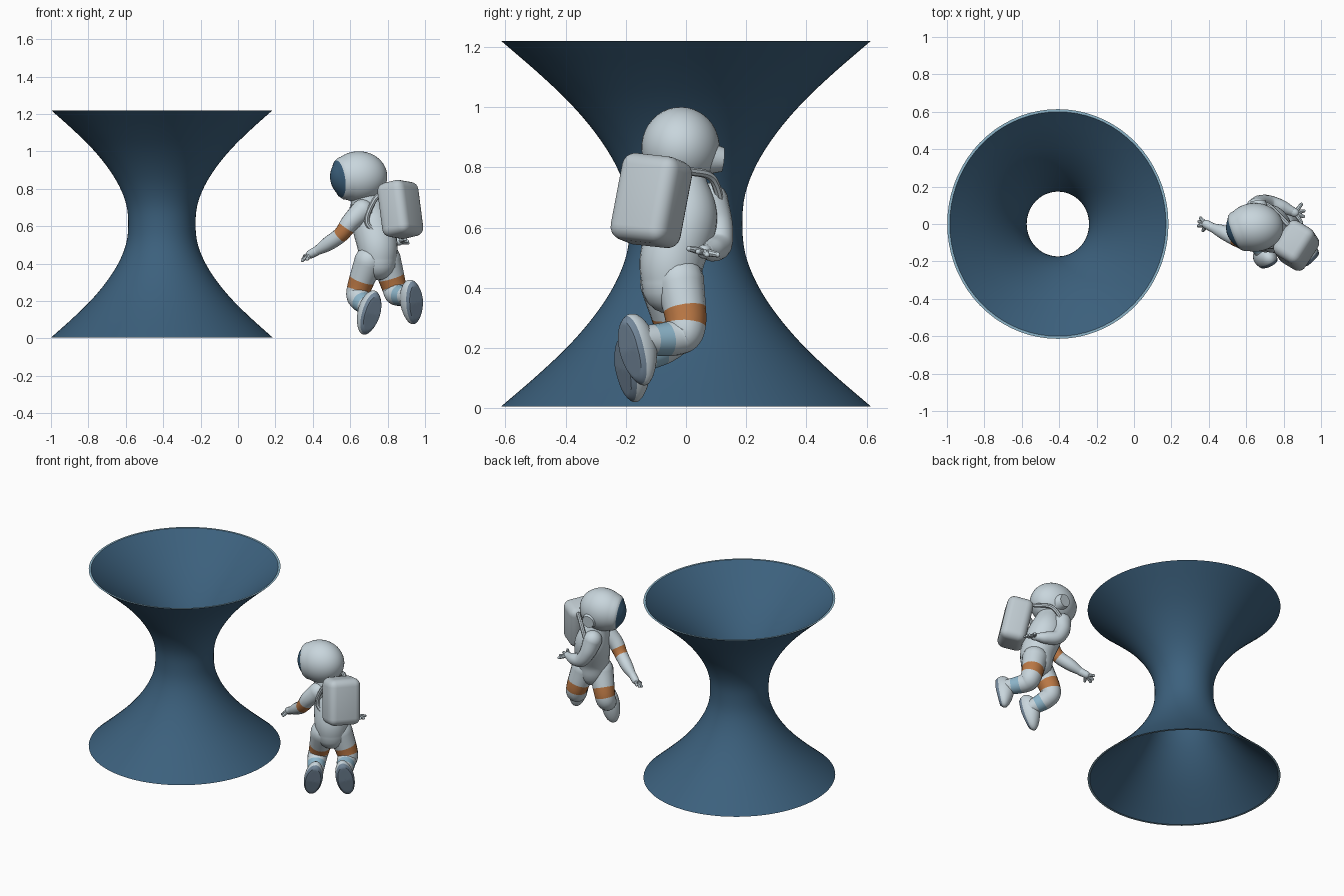
import bpy, bmesh, math
from mathutils import Vector, Matrix

if "Cube" in bpy.data.objects:
    bpy.data.objects.remove(bpy.data.objects["Cube"])


def material(name, rgb):
    m = bpy.data.materials.new(name)
    m.diffuse_color = (*rgb, 1)
    m.use_nodes = True
    m.node_tree.nodes["Principled BSDF"].inputs["Base Color"].default_value = m.diffuse_color
    return m


BLUE = material("deep blue", (0.045, 0.118, 0.205))
LIGHT = material("light blue", (0.27, 0.47, 0.60))
WHITE = material("suit white", (0.58, 0.67, 0.72))
GREY = material("pack grey", (0.52, 0.59, 0.63))
ORANGE = material("orange", (0.50, 0.19, 0.06))
SOLE = material("sole grey", (0.17, 0.24, 0.32))


def finish(name, bm, mats, smooth=40):
    bmesh.ops.recalc_face_normals(bm, faces=bm.faces)
    me = bpy.data.meshes.new(name)
    bm.to_mesh(me)
    bm.free()
    for m in mats:
        me.materials.append(m)
    ob = bpy.data.objects.new(name, me)
    bpy.context.collection.objects.link(ob)
    bpy.ops.object.select_all(action='DESELECT')
    ob.select_set(True)
    bpy.context.view_layer.objects.active = ob
    bpy.ops.object.shade_smooth_by_angle(angle=math.radians(smooth))
    return ob


def spline(vals, steps):
    """Catmull-Rom through equal-length vectors; yields (parameter, value)."""
    v = [Vector(p) for p in vals]
    v = [2 * v[0] - v[1]] + v + [2 * v[-1] - v[-2]]
    out = []
    for i in range(1, len(v) - 2):
        a, b, c, d = v[i - 1:i + 3]
        for k in range(steps):
            t = k / steps
            out.append((i - 1 + t, 0.5 * (2 * b + (c - a) * t + (2 * a - 5 * b + 4 * c - d) * t * t
                                          + (3 * b - a - 3 * c + d) * t ** 3)))
    out.append((len(v) - 3, v[-2]))
    return out


def tube(name, pts, mats=(WHITE,), bands=(), sides=16, steps=10):
    """Round-ended tube; pts are (x, y, z, radius), bands are (from, to, material index)."""
    path = [(t, p.to_3d() if len(p) == 3 else Vector(p[:3]), p[3]) for t, p in spline(pts, steps)]
    start = (path[0][1] - path[1][1]).normalized()
    end = (path[-1][1] - path[-2][1]).normalized()
    angles = [math.radians(a) for a in (20, 40, 60, 80)]
    cap = lambda q, d: [(q[0], q[1] + d * q[2] * math.sin(a), q[2] * math.cos(a)) for a in angles]
    path = cap(path[0], start)[::-1] + path + cap(path[-1], end)
    bm, rings = bmesh.new(), []
    old = path[1][1] - path[0][1]
    side = old.orthogonal().normalized()
    for i, (t, p, r) in enumerate(path):
        tan = path[min(i + 1, len(path) - 1)][1] - path[max(i - 1, 0)][1]
        side = (old.rotation_difference(tan) @ side).normalized()
        up = tan.normalized().cross(side)
        old = tan
        rings.append([bm.verts.new(p + r * (side * math.cos(a) + up * math.sin(a)))
                      for a in (2 * math.pi * k / sides for k in range(sides))])
    for i in range(len(rings) - 1):
        mid = (path[i][0] + path[i + 1][0]) / 2
        idx = next((m for lo, hi, m in bands if lo < mid < hi), 0)
        for k in range(sides):
            j = (k + 1) % sides
            bm.faces.new((rings[i][k], rings[i][j], rings[i + 1][j], rings[i + 1][k])).material_index = idx
    bm.faces.new(rings[0])
    bm.faces.new(rings[-1])
    return finish(name, bm, mats)


def axes(x, z, centre):
    """Frame whose z follows z and whose x leans towards x."""
    z = Vector(z).normalized()
    y = z.cross(Vector(x)).normalized()
    x = y.cross(z)
    return Matrix.Translation(centre) @ Matrix((x, y, z)).transposed().to_4x4()


# Hourglass funnel: thin lathed shell with a pale lip
half = [(0, 0.187), (0.1, 0.197), (0.2, 0.236), (0.3, 0.300), (0.4, 0.385), (0.5, 0.490), (0.607, 0.614)]
curve = [p for _, p in spline([(-h, r) for h, r in half[:0:-1]] + half, 4)]
outer = [(r, 0.613 + h, 0) for h, r in curve]
inner = [(r - 0.014, 0.613 + h, 0) for h, r in curve[::-1]]
loop, n, seg = outer + inner, len(outer), 72
bm = bmesh.new()
rows = [[bm.verts.new((-0.407 + 0.963 * r * math.cos(a), r * math.sin(a), z))
         for a in (2 * math.pi * k / seg for k in range(seg))] for r, z, _ in loop]
for i in range(len(rows)):
    j = (i + 1) % len(rows)
    for k in range(seg):
        l = (k + 1) % seg
        f = bm.faces.new((rows[i][k], rows[i][l], rows[j][l], rows[j][k]))
        f.material_index = 1 if i in (n - 1, 2 * n - 1) else 0
finish("funnel", bm, (BLUE, LIGHT))

# Helmet: sphere with its pole along the gaze, visor cut as the polar cap behind a raised rim
bm = bmesh.new()
bmesh.ops.create_uvsphere(bm, u_segments=40, v_segments=24, radius=1)
for f in bm.faces:
    f.material_index = 1 if f.calc_center_median().z > 0.70 else 0
for v in bm.verts:
    if 0.58 < v.co.z < 0.73:
        v.co *= 1.04
turn = Vector((-0.93, -0.3, -0.12)).to_track_quat('Z', 'Y').to_matrix().to_4x4()
bm.transform(Matrix.Translation((0.645, -0.018, 0.865)) @ Matrix.Diagonal((0.153, 0.13, 0.136, 1)) @ turn)
finish("helmet", bm, (WHITE, BLUE))

# Ear disc on the helmet
bm = bmesh.new()
bmesh.ops.create_cone(bm, cap_ends=True, segments=24, radius1=0.055, radius2=0.04, depth=0.05)
bm.transform(axes((0, 0, 1), (-0.1, 1, -0.1), (0.665, 0.098, 0.828)))
finish("ear_disc", bm, (WHITE,))

# Torso
tube("torso", [(0.75, -0.05, 0.41, 0.098), (0.745, -0.045, 0.5, 0.108),
               (0.715, -0.005, 0.63, 0.11), (0.68, -0.01, 0.75, 0.08)], sides=24)

# Life support pack
bm = bmesh.new()
bmesh.ops.create_cube(bm, size=1)
bm.transform(axes((0.85, -0.53, 0.1), (-0.13, 0.19, 1), (0.868, -0.115, 0.69))
             @ Matrix.Diagonal((0.165, 0.215, 0.295, 1)))
bmesh.ops.bevel(bm, geom=bm.edges[:], offset=0.045, segments=5, profile=0.5, affect='EDGES')
finish("backpack", bm, (GREY,), 60)

# Shoulder straps
for name, pts in (("left_strap", [(0.79, -0.11, 0.79), (0.73, -0.12, 0.74), (0.69, -0.12, 0.62), (0.78, -0.12, 0.54)]),
                  ("right_strap", [(0.82, 0.0, 0.79), (0.73, 0.09, 0.76), (0.67, 0.115, 0.62), (0.78, 0.05, 0.54)])):
    tube(name, [(*p, 0.014) for p in pts], (GREY,), sides=8)

# Arms
tube("left_arm", [(0.665, -0.075, 0.685, 0.06), (0.60, -0.09, 0.62, 0.05), (0.55, -0.08, 0.555, 0.042),
                  (0.48, -0.045, 0.505, 0.038), (0.42, -0.02, 0.468, 0.024)], (WHITE, ORANGE), [(1.4, 2.1, 1)])
tube("right_arm", [(0.655, 0.08, 0.69, 0.06), (0.675, 0.105, 0.61, 0.05), (0.72, 0.11, 0.545, 0.044),
                   (0.79, 0.09, 0.525, 0.038), (0.84, 0.07, 0.52, 0.026)])

# Hands: palm plus fingers reaching from it
hands = {"left": ((0.42, -0.02, 0.468), (0.387, -0.002, 0.45),
                  [(0.345, -0.01, 0.418), (0.348, 0.012, 0.425), (0.355, 0.032, 0.44), (0.37, -0.035, 0.425)]),
         "right": ((0.84, 0.07, 0.52), (0.86, 0.06, 0.52),
                   [(0.895, 0.01, 0.53), (0.905, 0.04, 0.52), (0.908, 0.07, 0.51), (0.895, 0.105, 0.51)])}
for side, (wrist, palm, tips) in hands.items():
    tube(side + "_palm", [(*wrist, 0.025), (*palm, 0.024)], sides=12, steps=4)
    for i, tip in enumerate(tips):
        tube(f"{side}_finger_{i + 1}", [(*palm, 0.014), (*tip, 0.009)], sides=8, steps=4)

# Legs with orange thigh bands and pale shin bands
bands = [(0.62, 0.98, 1), (1.6, 1.8, 2)]
tube("left_leg", [(0.70, -0.075, 0.415, 0.078), (0.645, -0.04, 0.26, 0.064), (0.65, -0.07, 0.21, 0.06),
                  (0.70, -0.155, 0.165, 0.048)], (WHITE, ORANGE, LIGHT), bands[:1] + [(2.3, 2.7, 2)])
tube("right_leg", [(0.79, -0.02, 0.425, 0.08), (0.835, 0.0, 0.275, 0.066), (0.85, -0.035, 0.235, 0.06),
                   (0.915, -0.145, 0.225, 0.048)], (WHITE, ORANGE, LIGHT), bands[:1] + [(2.3, 2.7, 2)])

# Boots: flattened ellipsoids with a dark sole
for side, toe, normal, centre in (("left", (-0.28, 0.1, -1), (0.5, -0.85, -0.2), (0.70, -0.178, 0.138)),
                                  ("right", (0.08, 0.22, -1), (0.65, -0.75, -0.1), (0.928, -0.160, 0.195))):
    bm = bmesh.new()
    bmesh.ops.create_uvsphere(bm, u_segments=28, v_segments=20, radius=1)
    for f in bm.faces:
        f.material_index = 1 if f.calc_center_median().z < -0.35 else 0
    for v in bm.verts:
        v.co.z = max(v.co.z, -0.6)
        v.co.z *= 1 - 0.35 * max(v.co.x, 0)
    bm.transform(axes(toe, -Vector(normal), centre) @ Matrix.Diagonal((0.122, 0.058, 0.068, 1)))
    finish(side + "_boot", bm, (WHITE, SOLE))
